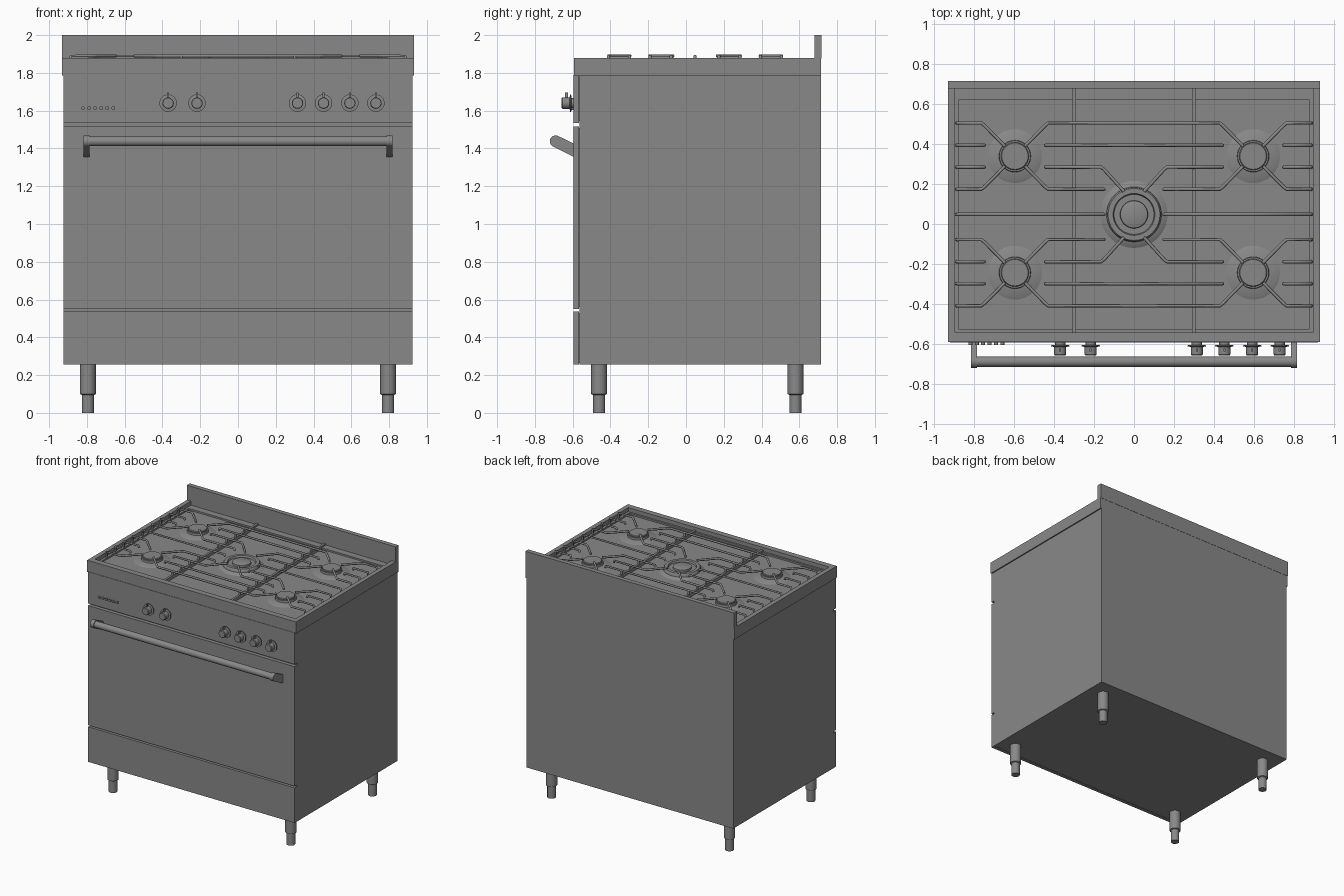
import bpy, bmesh, math
from mathutils import Vector

cube = bpy.data.objects.get("Cube")
if cube:
    bpy.data.objects.remove(cube, do_unlink=True)

steel = bpy.data.materials.new("brushed grey steel")
steel.use_nodes = True
GREY = (0.25, 0.25, 0.25, 1)
steel.diffuse_color = GREY
steel.node_tree.nodes["Principled BSDF"].inputs["Base Color"].default_value = GREY


def add_object(name, data):
    obj = bpy.data.objects.new(name, data)
    bpy.context.collection.objects.link(obj)
    data.materials.append(steel)
    return obj


def finish(name, bm, smooth=False):
    bmesh.ops.recalc_face_normals(bm, faces=bm.faces)
    mesh = bpy.data.meshes.new(name)
    bm.to_mesh(mesh)
    bm.free()
    obj = add_object(name, mesh)
    if smooth:
        bpy.ops.object.select_all(action="DESELECT")
        obj.select_set(True)
        bpy.context.view_layer.objects.active = obj
        bpy.ops.object.shade_smooth_by_angle(angle=math.radians(35))
    return obj


def box(name, x0, x1, y0, y1, z0, z1):
    bm = bmesh.new()
    bmesh.ops.create_cube(bm, size=1)
    for v in bm.verts:
        v.co = Vector(((x0, x1)[v.co.x > 0], (y0, y1)[v.co.y > 0], (z0, z1)[v.co.z > 0]))
    return finish(name, bm)


def lathe(name, profile, place, axis="z", steps=32):
    """Spin (radius, height) points; height runs along +z, -y or +x."""
    bm = bmesh.new()
    verts = [bm.verts.new((r, 0, h)) for r, h in profile]
    edges = [bm.edges.new(pair) for pair in zip(verts, verts[1:])]
    bmesh.ops.spin(bm, geom=verts + edges, cent=(0, 0, 0), axis=(0, 0, 1),
                   angle=math.tau, steps=steps)
    bmesh.ops.remove_doubles(bm, verts=bm.verts, dist=0.0001)
    turn = {"z": lambda c: c, "y": lambda c: Vector((c.x, -c.z, c.y)),
            "x": lambda c: Vector((c.z, c.x, c.y))}[axis]
    for v in bm.verts:
        v.co = turn(v.co.copy()) + Vector(place)
    return finish(name, bm, True)


# Body, legs and front panels
box("oven_body", -0.923, 0.923, -0.563, 0.715, 0.255, 1.79)
for name, z0, z1 in (("drawer_front", 0.255, 0.538), ("oven_door", 0.551, 1.517),
                     ("control_panel", 1.535, 1.79)):
    box(name, -0.923, 0.923, -0.595, -0.566, z0, z1)
    box(name + "_mount", -0.9, 0.9, -0.567, -0.562, z0 + 0.01, z1 - 0.01)
for x in (-0.795, 0.795):
    for y in (-0.46, 0.58):
        lathe("leg", [(0, 0), (0.032, 0), (0.032, 0.095), (0.042, 0.1), (0.042, 0.256), (0, 0.256)],
              (x, y, 0), steps=24)

# Cooktop: rim around a sunken pan, with a rear upstand
PAN = 1.835
box("cooktop_base", -0.933, 0.933, -0.592, 0.715, 1.785, PAN)
for side in (-1, 1):
    xs = sorted((side * 0.933, side * 0.897))
    box("cooktop_side_rim", *xs, -0.592, 0.715, PAN, 1.88)
    box("pan_divider", side * 0.3 - 0.009, side * 0.3 + 0.009, -0.545, 0.68, PAN, 1.86)
box("cooktop_front_rim", -0.9, 0.9, -0.592, -0.545, PAN, 1.88)
box("cooktop_rear_rim", -0.9, 0.9, 0.68, 0.715, PAN, 1.88)
box("rear_upstand", -0.933, 0.933, 0.68, 0.717, 1.875, 2.0)
for x0, x1 in ((-0.897, -0.309), (-0.291, 0.291), (0.309, 0.897)):
    box("tray_rear_lip", x0, x1, 0.625, 0.68, PAN, 1.848)
    box("tray_front_lip", x0, x1, -0.545, -0.53, PAN, 1.848)
for x0 in (-0.897, 0.877):
    box("tray_side_lip", x0, x0 + 0.02, -0.53, 0.625, PAN, 1.848)

# Burners
MID = 0.048
ROW = 0.292
for x in (-0.597, 0.597):
    for s in (-1, 1):
        lathe("burner", [(0.135, PAN), (0.12, PAN + 0.006), (0.09, PAN + 0.012), (0.08, PAN + 0.014),
                         (0.078, PAN + 0.03), (0.07, PAN + 0.03), (0.07, 1.873),
                         (0.066, 1.877), (0, 1.877)], (x, MID + s * ROW, 0))
lathe("centre_burner", [(0.168, PAN), (0.155, PAN + 0.008), (0.138, PAN + 0.014), (0.135, 1.868),
                        (0.13, 1.874), (0.105, 1.874), (0.1, 1.86), (0.07, 1.86), (0.068, 1.874),
                        (0.062, 1.877), (0, 1.877)], (0, MID, 0), steps=40)

# Pan supports: bent rods, one curve object
grid = bpy.data.curves.new("pan_supports", "CURVE")
grid.dimensions = "3D"
grid.bevel_depth = 0.0085
grid.bevel_resolution = 1
grid.use_fill_caps = True
TOP = 1.89


def rod(points):
    spline = grid.splines.new("POLY")
    spline.points.add(len(points) - 1)
    for p, co in zip(spline.points, points):
        p.co = (*co, 1)


for sx in (-1, 1):
    for sy in (-1, 1):
        def at(x, y, z=TOP):
            return (sx * x, MID + sy * y, z)

        # outer arms reach the corner burners, with short fingers between
        for t in (-1, 1):
            far, near = ROW + t * 0.166, ROW + t * 0.055
            rod([at(0.89, far, 1.84), at(0.885, far), at(0.765, far), at(0.75, far - t * 0.012),
                 at(0.647, ROW + t * 0.05)])
            rod([at(0.89, near, 1.84), at(0.885, near), at(0.755, near), at(0.75, near, 1.875)])
        # inner arms from the corner burners to the middle
        arm_out, arm_in = ROW + 0.166, ROW - 0.166
        rod([at(0.547, ROW + 0.05), at(0.445, arm_out - 0.012), at(0.43, arm_out), at(0, arm_out)])
        rod([at(0.547, ROW - 0.05), at(0.445, arm_in + 0.012), at(0.43, arm_in),
             at(0.155, arm_in), at(0.15, arm_in, 1.875)])
        rod([at(0.445, ROW + 0.055, 1.875), at(0.44, ROW + 0.055), at(0, ROW + 0.055)])
        # arms to the centre burner
        low = ROW - 0.055
        rod([at(0.445, low, 1.875), at(0.44, low), at(0.165, low), at(0.15, low - 0.012),
             at(0.05, 0.115)])
        # feet resting on the dividers
        for y in (arm_out, ROW + 0.055, low, arm_in):
            rod([at(0.3, y, 1.855), at(0.3, y)])
    rod([(sx * 0.89, MID, 1.84), (sx * 0.885, MID, TOP), (sx * 0.155, MID, TOP),
         (sx * 0.15, MID, 1.875)])
add_object("pan_supports", grid)

# Control knobs with pointers, and indicator buttons
for x in (-0.37, -0.217, 0.315, 0.453, 0.592, 0.73):
    lathe("knob", [(0, 0), (0.026, 0), (0.026, 0.012), (0.046, 0.014), (0.046, 0.02), (0.03, 0.022),
                   (0.03, 0.06), (0.027, 0.064), (0, 0.064)], (x, -0.594, 1.64), "y", 24)
    box("knob_pointer", x - 0.005, x + 0.005, -0.64, -0.625, 1.66, 1.695)
for i in range(6):
    lathe("button", [(0, 0), (0.01, 0), (0.01, 0.012), (0, 0.012)],
          (-0.82 + i * 0.032, -0.594, 1.613), "y", 12)

# Door handle: long bar held by two slanted round-ended brackets
lathe("handle_bar", [(0, -0.79), (0.026, -0.79), (0.026, 0.79), (0, 0.79)],
      (0, -0.69, 1.438), "x", 24)
for side in (-1, 1):
    bm = bmesh.new()
    outline = [(-0.594, 1.355), (-0.594, 1.425)]
    for i in range(13):
        a = math.radians(62 + i * 15)
        outline.append((-0.69 + 0.031 * math.cos(a), 1.438 + 0.031 * math.sin(a)))
    face = bm.faces.new([bm.verts.new((side * 0.802 - 0.016, y, z)) for y, z in outline])
    moved = bmesh.ops.extrude_face_region(bm, geom=[face])["geom"]
    bmesh.ops.translate(bm, vec=(0.032, 0, 0),
                        verts=[v for v in moved if isinstance(v, bmesh.types.BMVert)])
    finish("handle_bracket", bm, True)
